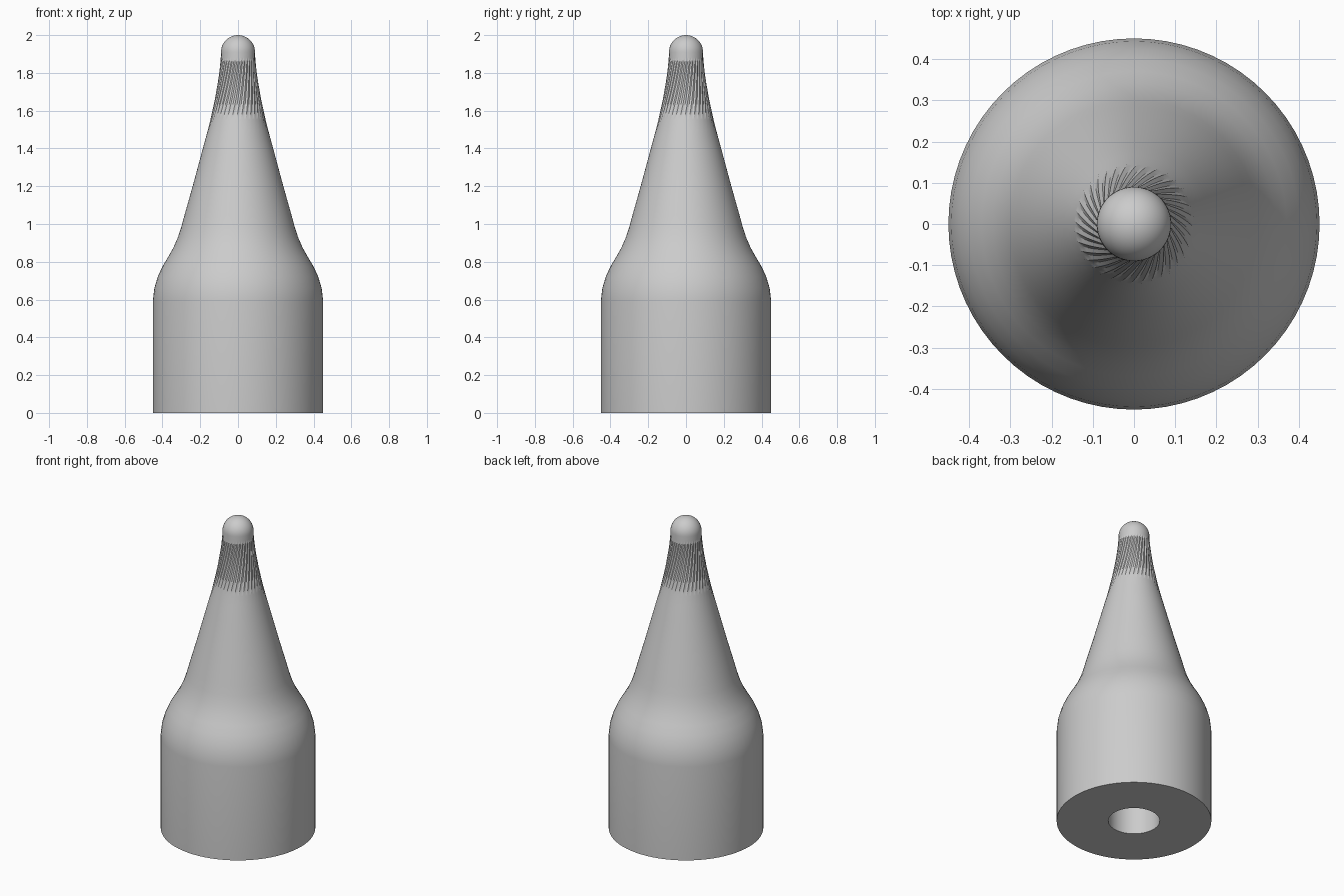
import bpy, bmesh, math

old = bpy.data.objects.get("Cube")
if old:
    bpy.data.objects.remove(old)

# Single matte grey
grey = bpy.data.materials.new("matte_grey")
grey.use_nodes = True
colour = (0.6, 0.6, 0.6, 1)
grey.diffuse_color = colour
grey.node_tree.nodes["Principled BSDF"].inputs["Base Color"].default_value = colour

SEGMENTS = 72
TWIST = 0.6


def lathe(name, rings, cap_start=False, cap_end=False):
    """Each ring is (radius, height, twist angle, flute depth)."""
    bm = bmesh.new()
    loops = []
    for radius, z, twist, depth in rings:
        loop = []
        for i in range(SEGMENTS):
            a = math.tau * i / SEGMENTS + twist
            r = radius - depth * (i % 2)
            loop.append(bm.verts.new((r * math.cos(a), r * math.sin(a), z)))
        loops.append(loop)
    for low, high in zip(loops, loops[1:]):
        for i in range(SEGMENTS):
            j = (i + 1) % SEGMENTS
            bm.faces.new((low[i], low[j], high[j], high[i]))
    if cap_start:
        bm.faces.new(list(reversed(loops[0])))
    if cap_end:
        bm.faces.new(loops[-1])
    mesh = bpy.data.meshes.new(name)
    bm.to_mesh(mesh)
    bm.free()
    mesh.materials.append(grey)
    obj = bpy.data.objects.new(name, mesh)
    bpy.context.collection.objects.link(obj)
    bpy.ops.object.select_all(action="DESELECT")
    bpy.context.view_layer.objects.active = obj
    obj.select_set(True)
    bpy.ops.object.shade_smooth_by_angle(angle=math.radians(30))
    return obj


# Blind bore, underside, straight base, rounded shoulder and cone
outline = [(0.01, 1.75), (0.07, 1.72), (0.15, 1.35), (0.15, 0), (0.45, 0),
           (0.45, 0.6), (0.443, 0.66), (0.425, 0.72), (0.4, 0.775),
           (0.37, 0.825), (0.342, 0.875), (0.318, 0.93), (0.3, 0.985),
           (0.284, 1.045), (0.24, 1.2), (0.186, 1.4)]
rings = [(r, z, 0, 0) for r, z in outline]

# Twisted, finely fluted neck
STEPS = 16
for k in range(STEPS + 1):
    t = k / STEPS
    depth = 0.004 * min(1, 4 * t, 8 * (1 - t))
    rings.append((0.09 + 0.077 * (1 - t) ** 1.5, 1.47 + 0.44 * t,
                  TWIST * t, depth))

# Rounded tip
for k in range(1, 12):
    a = math.pi / 2 * k / 12
    rings.append((0.09 * math.cos(a), 1.91 + 0.09 * math.sin(a), TWIST, 0))
rings.append((0.001, 2.0, TWIST, 0))

lathe("nozzle_body", rings, cap_start=True, cap_end=True)
